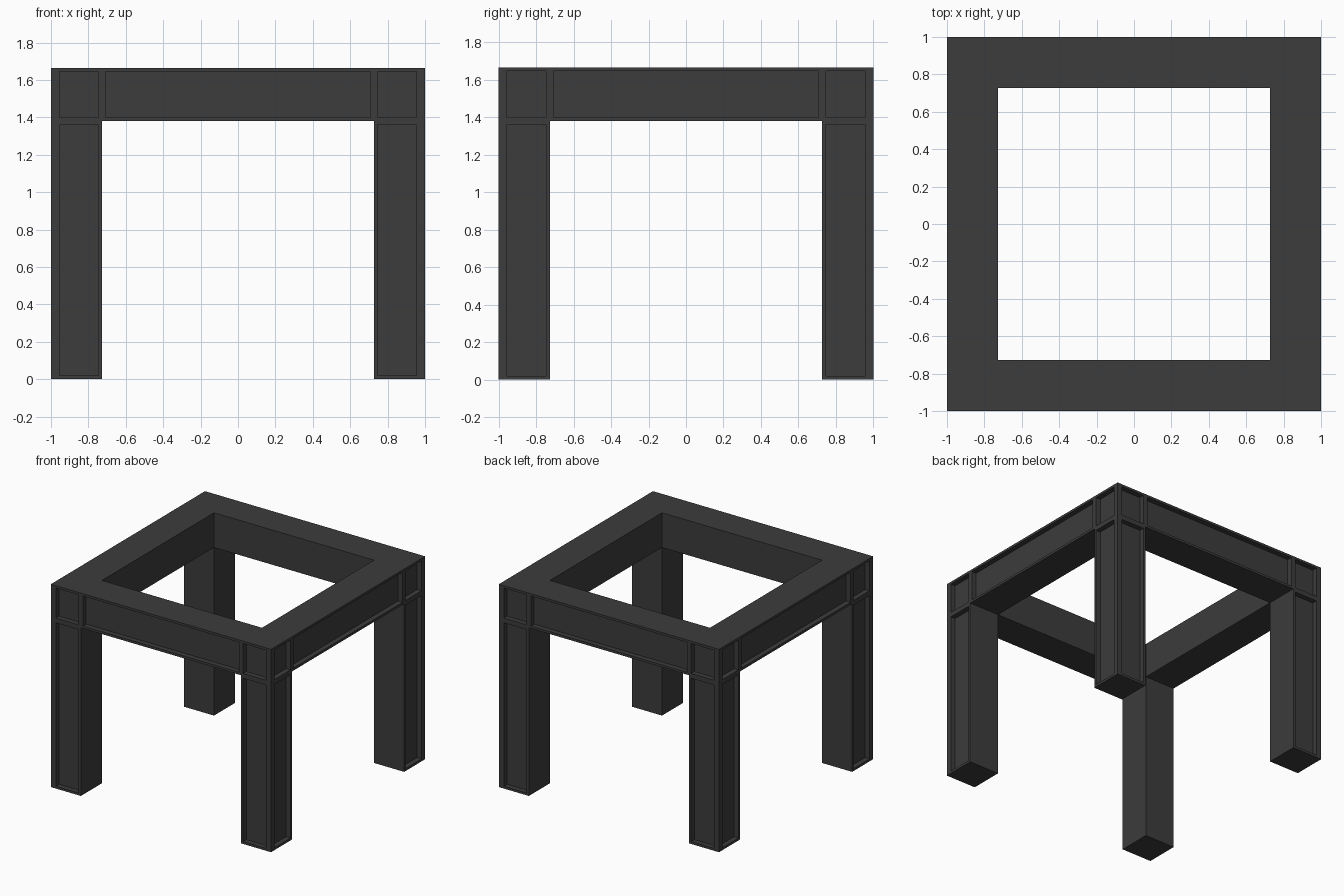
import bpy
import bmesh
from mathutils import Vector

cube = bpy.data.objects.get("Cube")
if cube:
    bpy.data.objects.remove(cube, do_unlink=True)

LEG_IN = 0.727                          # inner edge of legs and rails
PLAN = (-1, -LEG_IN, LEG_IN, 1)         # grid lines in x and y
LEVELS = (0, 1.38, 1.665)               # floor, leg top, frame top
BORDER, POST, DEPTH = 0.0275, 0.955, 0.042

material = bpy.data.materials.new("charcoal")
material.use_nodes = True
colour = (0.045, 0.045, 0.045, 1)
material.diffuse_color = colour
shader = material.node_tree.nodes["Principled BSDF"]
shader.inputs["Base Color"].default_value = colour
shader.inputs["Roughness"].default_value = 0.8

corners = [(i, j) for i in (0, 2) for j in (0, 2)]
ring = [(i, j) for i in range(3) for j in range(3) if (i, j) != (1, 1)]
solid = {(i, j, 0) for i, j in corners} | {(i, j, 1) for i, j in ring}


def cell_face(bm, cell, axis, side):
    """Add the face of a grid cell that looks along one axis."""
    grids = (PLAN, PLAN, LEVELS)
    u, v = (axis + 1) % 3, (axis + 2) % 3
    loop = [(0, 0), (1, 0), (1, 1), (0, 1)]
    verts = []
    for a, b in loop if side else reversed(loop):
        co = Vector()
        for k, step in ((axis, side), (u, a), (v, b)):
            co[k] = grids[k][cell[k] + step]
        verts.append(bm.verts.new(co))
    return bm.faces.new(verts)


def build_part(name, cells):
    """Build the open shell of some cells, with sunk panels on outer sides."""
    bm = bmesh.new()
    for cell in cells:
        for axis in range(3):
            for side in (0, 1):
                near = list(cell)
                near[axis] += 1 if side else -1
                if tuple(near) not in solid:
                    cell_face(bm, cell, axis, side)
    bmesh.ops.remove_doubles(bm, verts=bm.verts, dist=0.0001)
    bm.normal_update()

    # Outer upright faces get a border and a recessed panel
    outer = [f for f in bm.faces if abs(f.normal.z) < 0.5
             and f.calc_center_median().dot(f.normal) > 0.99]
    bmesh.ops.inset_individual(bm, faces=outer, thickness=BORDER)
    for face in outer:
        along = 1 if abs(face.normal.x) > 0.5 else 0
        for vert in face.verts:
            vert.co[along] = max(-POST, min(POST, vert.co[along]))
    panels = bmesh.ops.extrude_discrete_faces(bm, faces=outer)["faces"]
    bm.normal_update()
    for face in panels:
        bmesh.ops.translate(bm, verts=face.verts, vec=-face.normal * DEPTH)

    mesh = bpy.data.meshes.new(name)
    bm.to_mesh(mesh)
    bm.free()
    mesh.materials.append(material)
    obj = bpy.data.objects.new(name, mesh)
    bpy.context.collection.objects.link(obj)


# Four legs under a square frame of corner blocks and rails
for i, j in corners:
    name = ("front" if j == 0 else "back") + ("_right_leg" if i == 0 else "_left_leg")
    build_part(name, [(i, j, 0)])
build_part("top_frame", [(i, j, 1) for i, j in ring])
